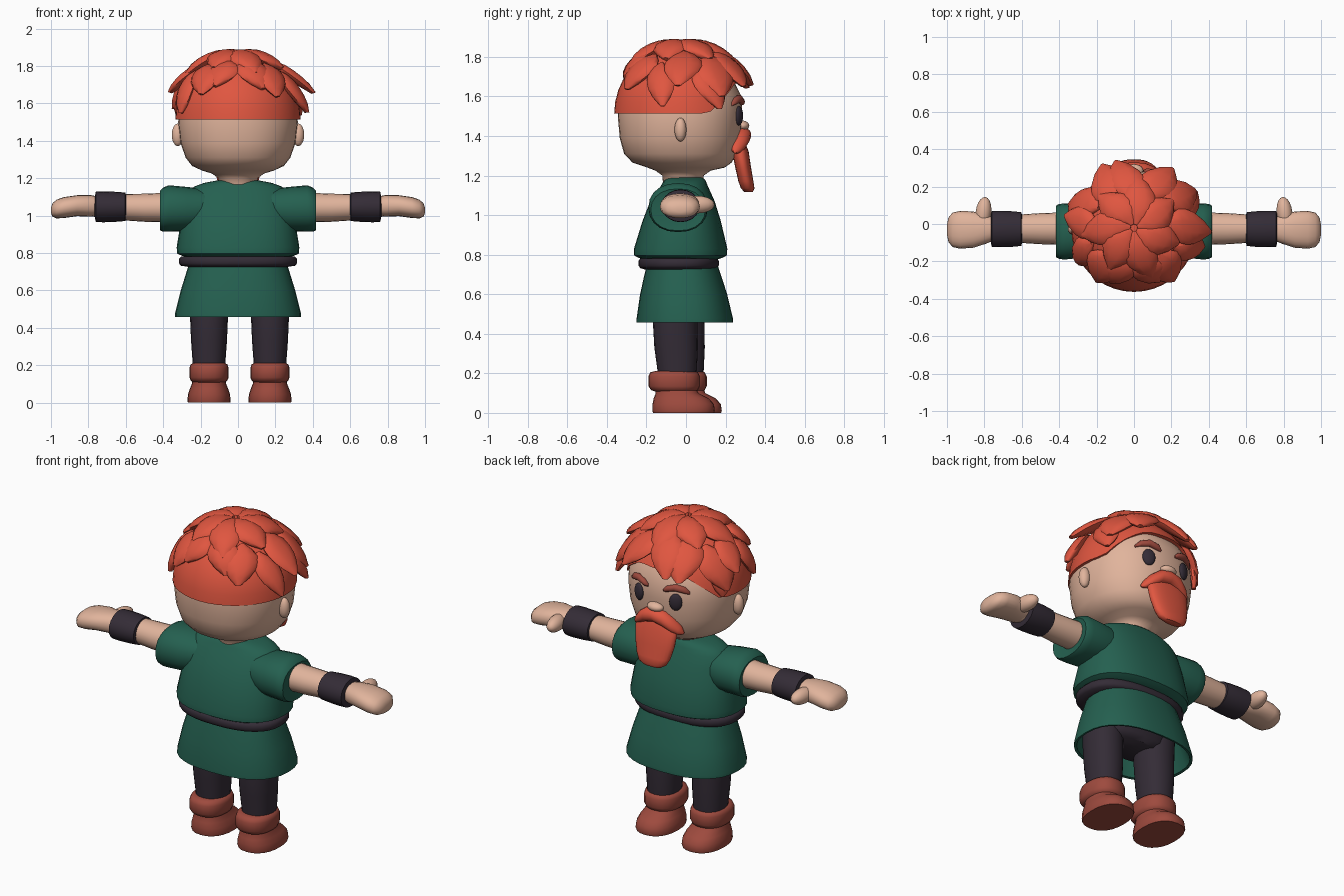
import bpy, bmesh, math
from mathutils import Vector, Matrix

def material(name, rgb):
    m = bpy.data.materials.new(name)
    m.diffuse_color = (*rgb, 1)
    return m

HAIR = material("orange_hair", (0.745, 0.093, 0.051))
SKIN = material("skin", (0.752, 0.456, 0.332))
GREEN = material("green_cloth", (0.018, 0.117, 0.080))
DARK = material("dark_cloth", (0.034, 0.025, 0.037))
BOOT = material("brown_red_leather", (0.342, 0.069, 0.048))

def finish(name, bm, mat, angle=50):
    bmesh.ops.recalc_face_normals(bm, faces=bm.faces)
    me = bpy.data.meshes.new(name)
    bm.to_mesh(me)
    bm.free()
    me.materials.append(mat)
    me.shade_smooth()
    me.set_sharp_from_angle(angle=math.radians(angle))
    ob = bpy.data.objects.new(name, me)
    bpy.context.collection.objects.link(ob)
    return ob

def skin_rings(name, rings, mat, angle=50):
    """Join rings of points into a closed tube with capped ends."""
    bm = bmesh.new()
    rows = [[bm.verts.new(p) for p in ring] for ring in rings]
    for a, b in zip(rows, rows[1:]):
        for i in range(len(a)):
            j = (i + 1) % len(a)
            bm.faces.new((a[i], a[j], b[j], b[i]))
    bm.faces.new(rows[0])
    bm.faces.new(rows[-1])
    return finish(name, bm, mat, angle)

def unit_ring(n, e):
    """Superellipse of exponent e."""
    out = []
    for i in range(n):
        c, s = math.cos(math.tau * i / n), math.sin(math.tau * i / n)
        out.append((math.copysign(abs(c) ** (2 / e), c), math.copysign(abs(s) ** (2 / e), s)))
    return out

def loft_z(name, rings, mat, e=2.0, n=28, x=0.0, dy=0.0):
    """rings: (z, centre y, radius x, radius y)"""
    u = unit_ring(n, e)
    return skin_rings(name, [[(x + rx * c, cy + dy + ry * s, z) for c, s in u]
                             for z, cy, rx, ry in rings], mat)

def loft_x(name, rings, mat, side=1, e=2.0, n=20):
    """rings: (x, centre y, centre z, radius y, radius z)"""
    u = unit_ring(n, e)
    return skin_rings(name, [[(side * x, cy + ry * c, cz + rz * s) for c, s in u]
                             for x, cy, cz, ry, rz in rings], mat)

def ball(name, centre, radii, mat, turn=0.0):
    bm = bmesh.new()
    bmesh.ops.create_uvsphere(bm, u_segments=20, v_segments=12, radius=1)
    bm.transform(Matrix.Translation(centre) @ Matrix.Rotation(turn, 4, 'Z') @ Matrix.Diagonal((*radii, 1)))
    return finish(name, bm, mat, 180)

# Head and neck
loft_z("head", [(1.15, -.015, .10, .10), (1.20, -.015, .105, .105), (1.225, -.015, .14, .14),
                (1.24, 0, .19, .195), (1.265, -.02, .245, .25), (1.31, -.028, .28, .285),
                (1.39, -.03, .308, .305), (1.50, -.03, .32, .315), (1.60, -.03, .31, .31),
                (1.70, -.03, .26, .26), (1.78, -.03, .18, .18), (1.82, -.03, .05, .05)], SKIN, 2.2, 36)
ball("nose", (0, .285, 1.452), (.05, .035, .026), SKIN)

# Tunic: upper part, belt and hollow skirt
loft_z("tunic_top", [(.77, -.028, .25, .17), (.785, -.028, .30, .215), (.797, -.028, .325, .235),
                     (.83, -.027, .328, .236), (.97, -.022, .305, .198), (1.07, -.018, .285, .163),
                     (1.13, -.01, .262, .128), (1.155, -.008, .235, .115), (1.175, -.006, .18, .105),
                     (1.19, -.006, .10, .09)], GREEN, 2.4, 32)
loft_z("belt", [(.725, -.037, .26, .17), (.732, -.037, .306, .195), (.745, -.037, .316, .203),
                (.768, -.037, .316, .203), (.78, -.037, .306, .195), (.787, -.037, .26, .17)], DARK, 2.4, 32)
loft_z("skirt", [(.66, -.015, .26, .18), (.46, -.006, .323, .23), (.457, -.006, .337, .244),
                 (.475, -.006, .337, .244), (.60, -.012, .306, .22), (.70, -.017, .275, .193),
                 (.76, -.02, .255, .175)], GREEN, 2.4, 32)
loft_z("pelvis", [(.49, -.03, .19, .10), (.52, -.03, .23, .125), (.70, -.02, .24, .16)], DARK, 2.4, 24)

for side, label in ((1, "right"), (-1, "left")):
    # Arms
    loft_x("sleeve_" + label, [(.16, -.03, 1.04, .12, .10), (.27, -.035, 1.035, .145, .118),
                               (.37, -.04, 1.038, .15, .124), (.40, -.04, 1.032, .147, .118),
                               (.417, -.04, 1.027, .138, .106), (.41, -.035, 1.035, .09, .08)], GREEN, side, 2.2)
    loft_x("forearm_" + label, [(.35, -.025, 1.043, .088, .08), (.50, -.025, 1.042, .083, .075),
                                (.62, -.025, 1.045, .075, .07), (.78, -.025, 1.05, .065, .055)], SKIN, side)
    loft_x("bracer_" + label, [(.598, -.027, 1.047, .072, .06), (.603, -.027, 1.047, .09, .076),
                               (.65, -.027, 1.047, .095, .08), (.72, -.027, 1.047, .097, .083),
                               (.76, -.027, 1.047, .096, .081), (.766, -.027, 1.047, .07, .055)], DARK, side)
    loft_x("hand_" + label, [(.74, -.025, 1.05, .06, .05), (.79, -.028, 1.052, .077, .058),
                             (.86, -.03, 1.053, .097, .056), (.93, -.031, 1.043, .101, .056),
                             (.97, -.031, 1.035, .092, .05), (.992, -.031, 1.03, .065, .036),
                             (1.0, -.031, 1.028, .025, .014)], SKIN, side, 2.3)
    ball("thumb_" + label, (side * .805, .06, 1.053), (.042, .085, .044), SKIN, side * .12)

    # Legs and boots, one leg slightly ahead of the other
    x, dy = .008 + side * .163, 0 if side > 0 else .035
    loft_z("leg_" + label, [(.15, -.045, .085, .095), (.22, -.045, .088, .10), (.33, -.05, .096, .11),
                            (.47, -.055, .102, .113), (.60, -.05, .105, .11)], DARK, 2.2, 20, x, dy)
    loft_z("boot_cuff_" + label, [(.108, -.055, .08, .10), (.115, -.058, .096, .118), (.135, -.06, .105, .13),
                                  (.185, -.06, .105, .13), (.205, -.06, .098, .12),
                                  (.212, -.06, .08, .095)], BOOT, 2.3, 24, x, dy)
    loft_z("boot_" + label, [(0, -.012, .113, .154), (.01, -.012, .116, .158), (.045, -.014, .112, .155),
                             (.075, -.025, .102, .138), (.10, -.045, .092, .108),
                             (.14, -.055, .085, .10)], BOOT, 2.3, 24, x, dy)

    # Face details
    ball("ear_" + label, (side * .322, -.028, 1.432), (.032, .03, .06), SKIN)
    ball("eye_" + label, (side * .12, .267, 1.502), (.036, .018, .049), DARK, -side * .4)
    loft_x("eyebrow_" + label, [(.05, .278, 1.562, .010, .008), (.07, .28, 1.573, .018, .018),
                                (.12, .268, 1.588, .020, .020), (.165, .248, 1.577, .018, .018),
                                (.188, .232, 1.56, .010, .008)], BOOT, side, 2, 12)

# Moustache and beard
half = [(.06, .283, 1.392, .042, .042), (.11, .267, 1.358, .038, .038),
        (.14, .255, 1.335, .025, .025), (.157, .248, 1.322, .008, .008)]
loft_x("moustache", [(-r[0], *r[1:]) for r in reversed(half)] + [(0, .288, 1.405, .042, .038)] + half, HAIR)
loft_z("beard", [(1.38, .265, .10, .03), (1.32, .275, .132, .042), (1.24, .289, .124, .04),
                 (1.17, .303, .106, .038), (1.135, .312, .088, .034), (1.118, .316, .06, .022)], HAIR, 2.3, 24)

# Hair cap: dome with a hairline that rises over the forehead
N, rings = 40, []
for k in range(11):
    ring = []
    for i in range(N):
        a = math.tau * i / N
        f = min(max((math.sin(a) - .42) / .5, 0), 1)
        p = math.acos(.155 * f / .345) * max(min(k, 9) / 9, .02)
        r = .335 if k < 10 else .29
        ring.append((r * math.sin(p) * math.cos(a), -.028 + r * math.sin(p) * math.sin(a),
                     1.513 + .345 * math.cos(p)))
    rings.append(ring)
skin_rings("hair_cap", rings, HAIR)

def lock(name, az, swirl, p0, p1, width, flare):
    """Leaf-shaped lock running down the dome from polar angle p0 to p1."""
    rings = []
    for k, f in enumerate((.15, .65, .95, 1, .9, .62, .15)):
        t = k / 6
        a, p = math.radians(az + swirl * t), math.radians(p0 + (p1 - p0) * t)
        d = Vector((math.sin(p) * math.cos(a), math.sin(p) * math.sin(a), math.cos(p)))
        pos = Vector((0, -.02, 1.515)) + Vector((.325 * d.x, .325 * d.y, .345 * d.z)) * (1.03 + flare * t * t)
        e = Vector((-math.sin(a), math.cos(a), 0))
        rings.append([pos + e * width * f * c + d * .032 * f ** .5 * s for c, s in unit_ring(10, 2)])
    skin_rings(name, rings, HAIR)

# Lower locks: azimuth, start and end polar angle, half width, outward flare
lower = [(5, 30, 72, .095, .28), (-25, 45, 85, .075, .15), (40, 35, 78, .105, .16), (20, 50, 87, .08, .14),
         (65, 30, 71, .10, .18), (95, 25, 70, .10, .16), (125, 30, 72, .10, .17), (150, 40, 82, .10, .10),
         (178, 35, 70, .085, .18), (200, 45, 85, .075, .06), (165, 50, 87, .08, .04), (225, 35, 70, .095, .10),
         (255, 30, 62, .085, .06), (285, 28, 64, .095, .04), (315, 35, 72, .09, .10)]
for i, (az, p0, p1, w, fl) in enumerate(lower):
    lock(f"hair_lock_lower_{i}", az, 10 if i % 2 else -8, p0, p1, w, fl)
# Crown locks
for i in range(7):
    lock(f"hair_lock_crown_{i}", 20 + i * 51, 15, 3, 44 + 6 * (i % 2), .09, .07)
